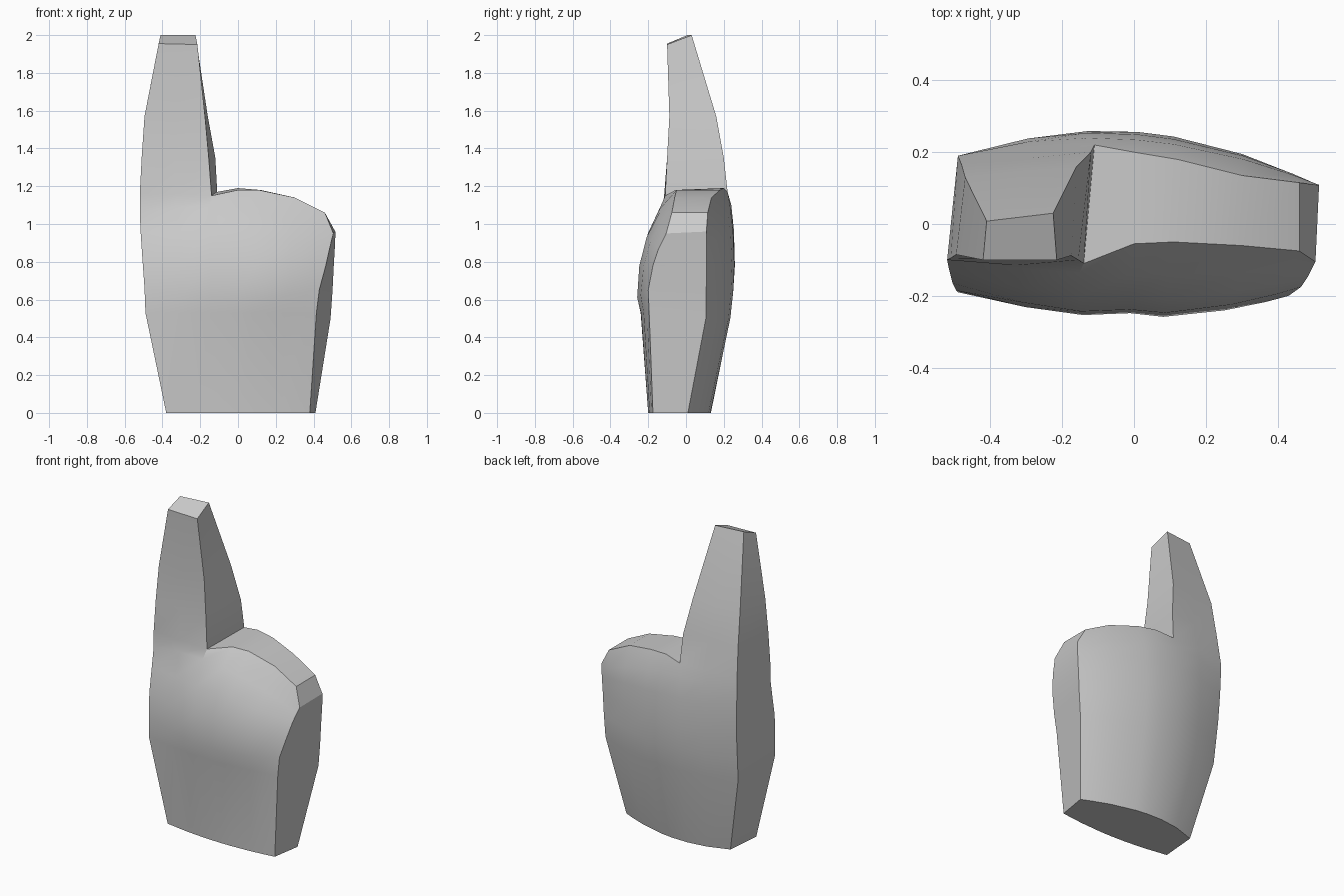
import bpy
import bmesh
import math
from mathutils import Vector

old = bpy.data.objects.get("Cube")
if old:
    bpy.data.objects.remove(old)

COLUMNS = (0, .2, .37, .51, .61, .8, .93, 1)   # spacing of points across the palm
FINGER_COLUMNS = 3                             # columns carried up into the finger


def bend(left, middle, right, t):
    """Point on the parabola through three points at t = 0, 0.5 and 1."""
    a, b, c = Vector(left), Vector(middle), Vector(right)
    return a * (1 - t) * (1 - 2 * t) + b * 4 * t * (1 - t) + c * t * (2 * t - 1)


def make_ring(bm, front, back):
    """Closed ring of vertices: across the front, then back again behind."""
    return [bm.verts.new(p) for p in list(front) + list(back)[::-1]]


def loft(bm, rings):
    for low, high in zip(rings, rings[1:]):
        for i in range(len(low)):
            j = (i + 1) % len(low)
            bm.faces.new((low[i], low[j], high[j], high[i]))


# Palm rows from the wrist up: left, middle and right points, front then back
palm_rows = [
    ((-.38, -.16, 0), (0, -.2, 0), (.38, -.175, 0),
     (-.36, .07, 0), (0, .13, 0), (.41, .01, 0)),
    ((-.49, -.19, .53), (-.02, -.24, .53), (.415, -.195, .53),
     (-.47, .15, .5), (0, .235, .5), (.49, .105, .5)),
    ((-.495, -.185, .66), (-.02, -.26, .61), (.43, -.2, .65),
     (-.475, .165, .64), (0, .25, .64), (.5, .107, .64)),
    ((-.505, -.165, .8), (-.02, -.25, .78), (.465, -.175, .78),
     (-.48, .18, .78), (0, .257, .78), (.507, .108, .78)),
    ((-.515, -.125, .95), (-.02, -.21, .94), (.485, -.145, .87),
     (-.485, .19, .95), (0, .25, .96), (.513, .109, .88)),
    ((-.52, -.1, 1.06), (-.02, -.14, 1.08), (.497, -.12, .92),
     (-.49, .19, 1.06), (0, .235, 1.09), (.515, .109, .93)),
]

# Rounded knuckle edge: front and back
knuckle_front = [(-.52, -.1, 1.16), (-.33, -.115, 1.16), (-.14, -.11, 1.15), (0, -.055, 1.18),
                 (.11, -.05, 1.18), (.3, -.06, 1.14), (.46, -.075, 1.06), (.505, -.105, .95)]
knuckle_back = [(-.49, .19, 1.16), (-.3, .215, 1.17), (-.11, .22, 1.17), (0, .2, 1.19),
                (.12, .18, 1.18), (.3, .135, 1.14), (.46, .115, 1.06), (.515, .108, .96)]

# Raised finger rows: front left, front right, back left, back right
finger_rows = [
    ((-.51, -.095, 1.35), (-.155, -.1, 1.35), (-.48, .165, 1.35), (-.12, .2, 1.35)),
    ((-.495, -.085, 1.57), (-.175, -.088, 1.57), (-.47, .13, 1.57), (-.16, .16, 1.57)),
    ((-.42, -.1, 1.955), (-.215, -.1, 1.95), (-.41, .008, 2), (-.225, .03, 2)),
]

bm = bmesh.new()

# Palm body
rings = []
for index, row in enumerate(palm_rows):
    front = [bend(*row[:3], t) for t in COLUMNS]
    back = [bend(*row[3:], t) for t in COLUMNS]
    if index in (2, 3, 4):
        front[3].y += .012          # shallow dent between the curled fingers
    rings.append(make_ring(bm, front, back))
rings.append(make_ring(bm, knuckle_front, knuckle_back))
loft(bm, rings)
bm.faces.new(rings[0])

# Top of the curled fingers
top = rings[-1]
last = len(top) - 1
for i in range(FINGER_COLUMNS - 1, len(COLUMNS) - 1):
    bm.faces.new((top[i], top[i + 1], top[last - i - 1], top[last - i]))

# Raised finger, grown out of the knuckle edge
finger_rings = [top[:FINGER_COLUMNS] + top[-FINGER_COLUMNS:]]
for row in finger_rows:
    fl, fr, bl, br = [Vector(p) for p in row]
    steps = (0, .5, 1)
    finger_rings.append(make_ring(bm, [fl.lerp(fr, t) for t in steps],
                                  [bl.lerp(br, t) for t in steps]))
loft(bm, finger_rings)
bm.faces.new(finger_rings[-1])

bmesh.ops.recalc_face_normals(bm, faces=bm.faces[:])
mesh = bpy.data.meshes.new("foam_hand")
bm.to_mesh(mesh)
bm.free()
hand = bpy.data.objects.new("foam_hand", mesh)
bpy.context.collection.objects.link(hand)

# Plain grey foam
grey = bpy.data.materials.new("grey_foam")
grey.use_nodes = True
colour = (.6, .6, .6, 1)
grey.diffuse_color = colour
grey.node_tree.nodes["Principled BSDF"].inputs["Base Color"].default_value = colour
mesh.materials.append(grey)

# Smooth the soft bends and keep the corners crisp
bpy.ops.object.select_all(action='DESELECT')
hand.select_set(True)
bpy.context.view_layer.objects.active = hand
bpy.ops.object.shade_smooth_by_angle(angle=math.radians(20))
